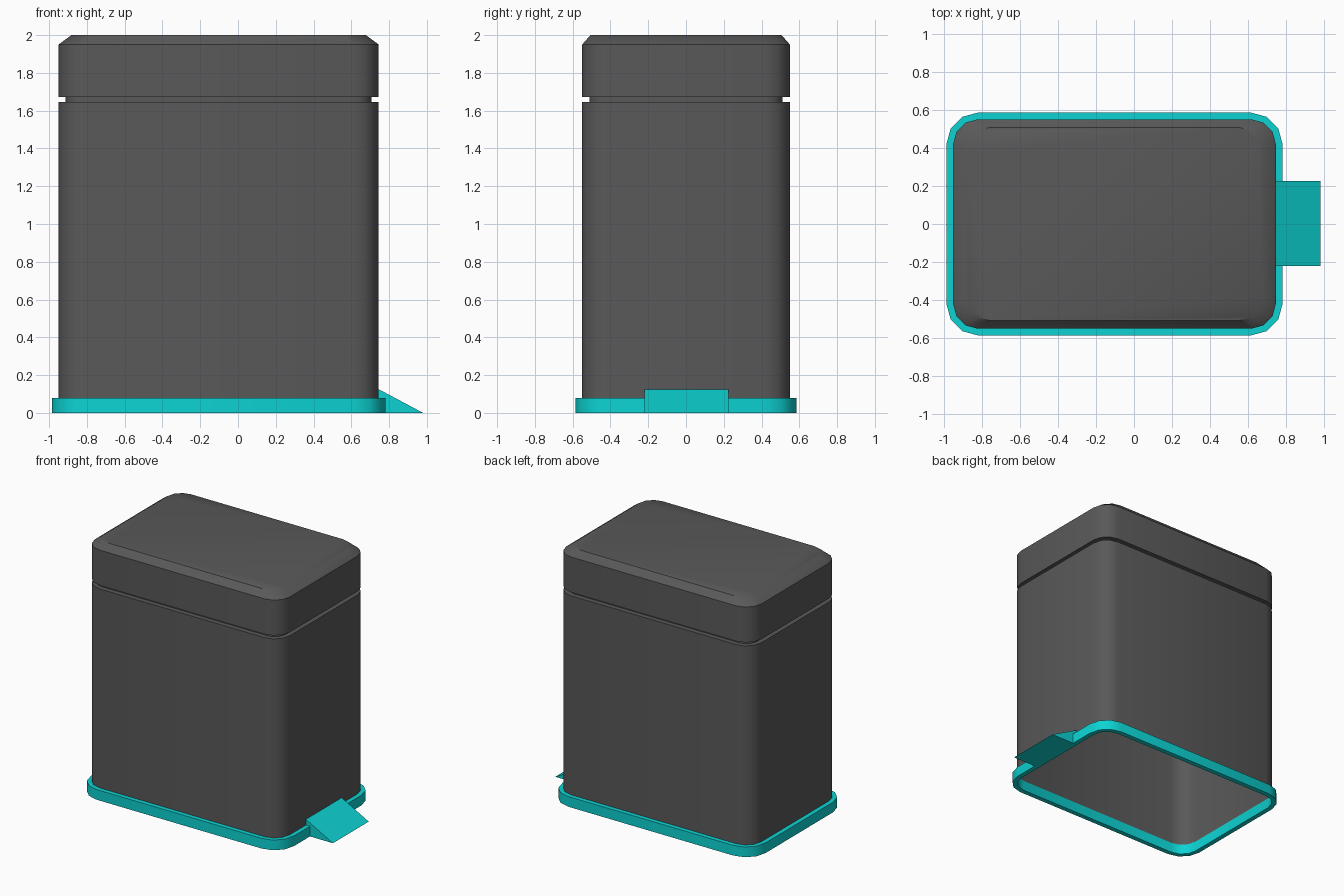
import bpy, bmesh
from math import sin, cos, pi, radians

if "Cube" in bpy.data.objects:
    bpy.data.objects.remove(bpy.data.objects["Cube"], do_unlink=True)

CX = -0.1025           # centre of the bin body
HX, HY = 0.8475, 0.55  # half sizes of the body
RADIUS, STEPS = 0.13, 3


def material(name, rgb):
    mat = bpy.data.materials.new(name)
    mat.use_nodes = True
    color = (*rgb, 1)
    mat.diffuse_color = color
    mat.node_tree.nodes["Principled BSDF"].inputs["Base Color"].default_value = color
    return mat


gray = material("dark gray", (0.1, 0.1, 0.1))
teal = material("teal", (0.004, 0.65, 0.65))


def outline(grow=0, scale=1):
    """Rounded rectangle, offset by grow or scaled about the body centre."""
    r = RADIUS + grow
    points = []
    for quarter, (sx, sy) in enumerate(((1, 1), (-1, 1), (-1, -1), (1, -1))):
        for i in range(STEPS + 1):
            a = (quarter + i / STEPS) * pi / 2
            points.append((CX + scale * (sx * (HX - RADIUS) + r * cos(a)),
                           scale * (sy * (HY - RADIUS) + r * sin(a))))
    return points


def finish(name, bm, mat):
    bmesh.ops.recalc_face_normals(bm, faces=bm.faces)
    mesh = bpy.data.meshes.new(name)
    bm.to_mesh(mesh)
    bm.free()
    mesh.materials.append(mat)
    obj = bpy.data.objects.new(name, mesh)
    bpy.context.collection.objects.link(obj)
    bpy.ops.object.select_all(action="DESELECT")
    obj.select_set(True)
    bpy.context.view_layer.objects.active = obj
    bpy.ops.object.shade_smooth_by_angle(angle=radians(35))


def loft(name, sections, mat, cap=False, closed=False):
    """Bridge stacked outlines given as (points, z)."""
    bm = bmesh.new()
    rings = [[bm.verts.new((x, y, z)) for x, y in pts] for pts, z in sections]
    pairs = list(zip(rings, rings[1:]))
    if closed:
        pairs.append((rings[-1], rings[0]))
    for low, high in pairs:
        n = len(low)
        for i in range(n):
            j = (i + 1) % n
            bm.faces.new((low[i], low[j], high[j], high[i]))
    if cap:
        bm.faces.new(rings[-1])
    finish(name, bm, mat)


# Hollow body with recessed neck and bevelled lid, open underneath
body, neck = outline(), outline(-0.038)
loft("bin_body_and_lid", [(body, 0.07), (body, 1.645), (neck, 1.645), (neck, 1.672),
                          (body, 1.672), (body, 1.95), (outline(scale=0.92), 2.0)],
     gray, cap=True)

# Base band around the foot
outer, inner = outline(0.035), outline(-0.003)
loft("base_ring", [(outer, 0), (outer, 0.08), (inner, 0.08), (inner, 0)],
     teal, closed=True)

# Wedge-shaped foot pedal
bm = bmesh.new()
side = [bm.verts.new((x, -0.22, z)) for x, z in ((0.745, 0), (0.98, 0), (0.745, 0.125))]
face = bm.faces.new(side)
ext = bmesh.ops.extrude_face_region(bm, geom=[face], use_keep_orig=True)
bmesh.ops.translate(bm, vec=(0, 0.445, 0),
                    verts=[v for v in ext["geom"] if isinstance(v, bmesh.types.BMVert)])
finish("foot_pedal", bm, teal)
